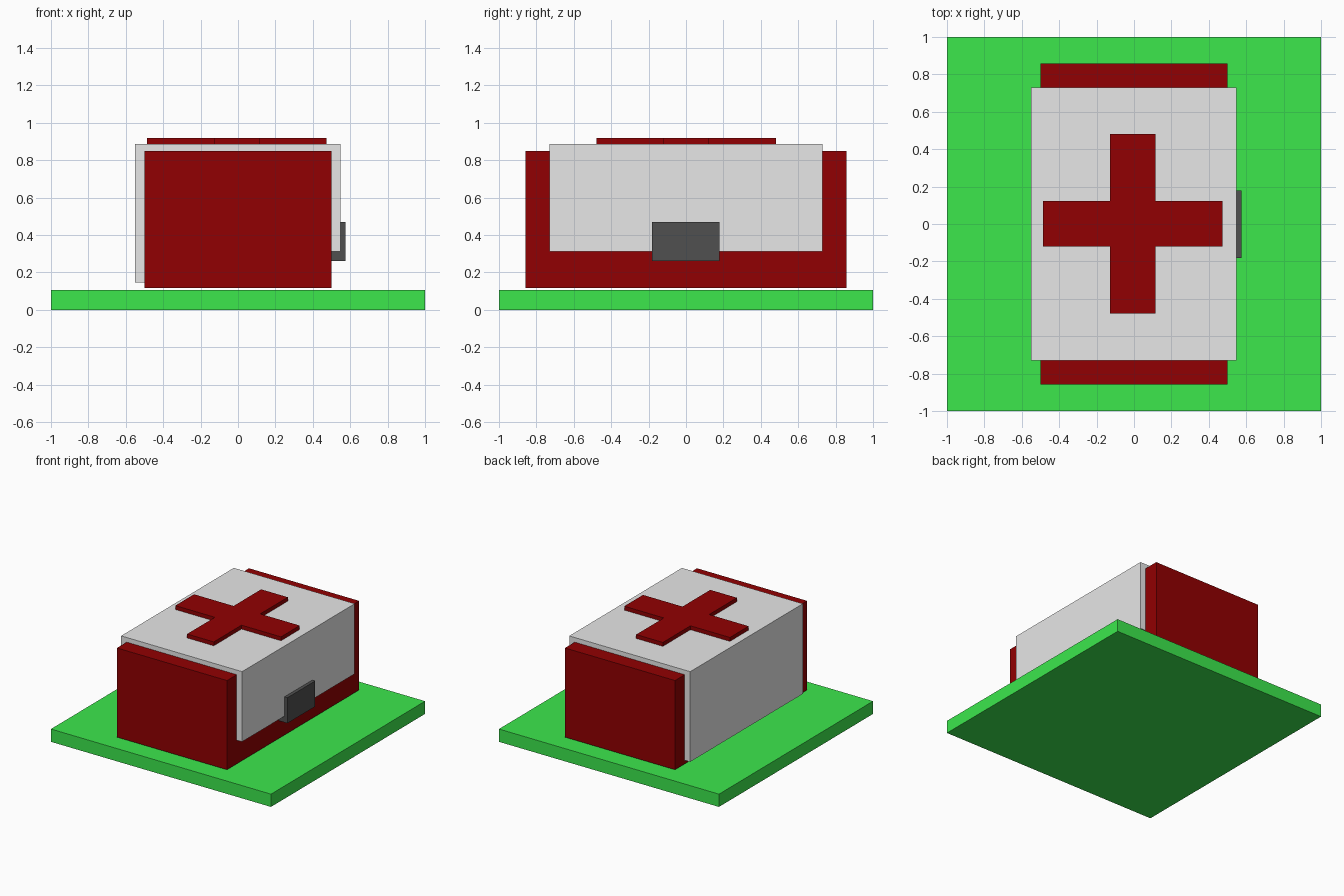
import bpy
import bmesh

default_cube = bpy.data.objects.get("Cube")
if default_cube:
    bpy.data.objects.remove(default_cube, do_unlink=True)


def material(name, rgb):
    mat = bpy.data.materials.new(name)
    mat.use_nodes = True
    mat.diffuse_color = (*rgb, 1)
    mat.node_tree.nodes["Principled BSDF"].inputs["Base Color"].default_value = (*rgb, 1)
    return mat


def prism(name, outline, axis, low, high, mat):
    """Extrude a closed 2D outline along the y or z axis."""
    bm = bmesh.new()
    place = (lambda a, b: (a, low, b)) if axis == "y" else (lambda a, b: (a, b, low))
    shift = (0, high - low, 0) if axis == "y" else (0, 0, high - low)
    face = bm.faces.new([bm.verts.new(place(a, b)) for a, b in outline])
    extruded = bmesh.ops.extrude_face_region(bm, geom=[face], use_keep_orig=True)
    moved = [v for v in extruded["geom"] if isinstance(v, bmesh.types.BMVert)]
    bmesh.ops.translate(bm, verts=moved, vec=shift)
    bmesh.ops.recalc_face_normals(bm, faces=bm.faces)
    mesh = bpy.data.meshes.new(name)
    bm.to_mesh(mesh)
    bm.free()
    mesh.materials.append(mat)
    obj = bpy.data.objects.new(name, mesh)
    bpy.context.collection.objects.link(obj)
    return obj


def box(name, x, y, z, mat):
    outline = [(x[0], y[0]), (x[1], y[0]), (x[1], y[1]), (x[0], y[1])]
    return prism(name, outline, "z", z[0], z[1], mat)


green = material("green", (0.045, 0.8, 0.073))
red = material("dark red", (0.285, 0.0, 0.0005))
grey = material("light grey", (0.8, 0.8, 0.8))
dark = material("dark grey", (0.08, 0.08, 0.08))

# Base slab and case
box("base_plate", (-1, 1), (-1, 1), (0, 0.105), green)
box("case_body", (-0.5, 0.5), (-0.857, 0.857), (0.117, 0.85), red)

# Wrap-around cover, shorter on the clasp side
cover = [(-0.55, 0.147), (-0.55, 0.888), (0.549, 0.888), (0.549, 0.312),
         (0.498, 0.312), (0.498, 0.845), (-0.498, 0.845), (-0.498, 0.147)]
prism("cover", cover, "y", -0.731, 0.731, grey)

# Clasp
box("clasp", (0.498, 0.576), (-0.181, 0.179), (0.261, 0.471), dark)

# Raised cross on the lid
l, r, f, b = -0.127, 0.115, -0.119, 0.124
x0, x1, y0, y1 = -0.486, 0.474, -0.479, 0.482
cross = [(l, y0), (r, y0), (r, f), (x1, f), (x1, b), (r, b),
         (r, y1), (l, y1), (l, b), (x0, b), (x0, f), (l, f)]
prism("lid_cross", cross, "z", 0.885, 0.92, red)
